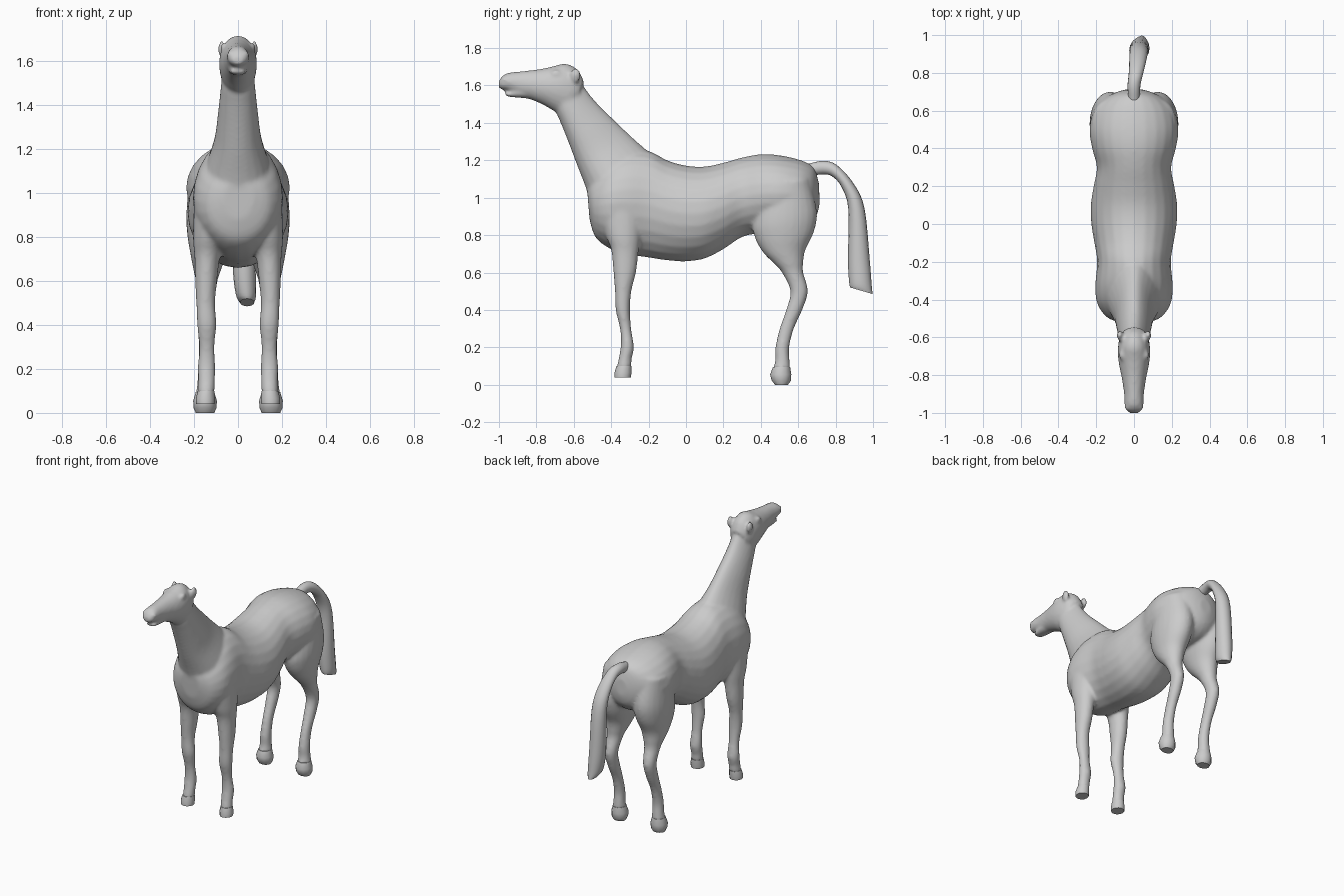
import bpy, bmesh, math
from mathutils import Vector


def spline(p, steps):
    # Catmull-Rom interpolation through rows of section values
    out = []
    for i in range(len(p) - 1):
        q = [p[max(i - 1, 0)], p[i], p[i + 1], p[min(i + 2, len(p) - 1)]]
        for s in range(steps):
            t = s / steps
            out.append([0.5 * (2 * b + (c - a) * t + (2 * a - 5 * b + 4 * c - d) * t * t
                               + (3 * b - a - 3 * c + d) * t ** 3) for a, b, c, d in zip(*q)])
    return out + [list(p[-1])]


def loft(bm, rows, side=1, pinch=0.0, n=24, steps=4):
    # row: y, z of one edge; y, z of opposite edge; centre x; half width
    rings = []
    for ya, za, yb, zb, cx, w in spline(rows, steps):
        a, b = Vector((cx * side, ya, za)), Vector((cx * side, yb, zb))
        mid, half = (a + b) / 2, (b - a) / 2
        ring = []
        for k in range(n):
            t = 2 * math.pi * k / n
            x = w * math.sin(t) * (1 - pinch * math.cos(t))
            ring.append(bm.verts.new(mid + half * math.cos(t) + Vector((x, 0, 0))))
        rings.append(ring)
    for r, s in zip(rings, rings[1:]):
        for k in range(n):
            bm.faces.new((r[k], r[(k + 1) % n], s[(k + 1) % n], s[k]))
    bm.faces.new(rings[0])
    bm.faces.new(rings[-1])


def ball(bm, loc, size, side):
    r = bmesh.ops.create_uvsphere(bm, u_segments=16, v_segments=10, radius=1)
    for v in r["verts"]:
        v.co = Vector(((loc[0] + v.co.x * size[0]) * side,
                       loc[1] + v.co.y * size[1], loc[2] + v.co.z * size[2]))


def finish(bm, name):
    bmesh.ops.recalc_face_normals(bm, faces=bm.faces)
    me = bpy.data.meshes.new(name)
    bm.to_mesh(me)
    bm.free()
    ob = bpy.data.objects.new(name, me)
    bpy.context.collection.objects.link(ob)
    bpy.ops.object.select_all(action='DESELECT')
    ob.select_set(True)
    bpy.context.view_layer.objects.active = ob
    bpy.ops.object.shade_smooth_by_angle(angle=math.radians(40))
    return ob


def centred(rows):
    return [(a, b, c, d, 0, w) for a, b, c, d, w in rows]


torso = centred([
    (-.515, .88, -.53, 1.06, .07), (-.485, .79, -.50, 1.12, .145),
    (-.42, .735, -.42, 1.20, .195), (-.33, .70, -.32, 1.25, .205),
    (-.20, .68, -.20, 1.25, .195), (-.10, .665, -.10, 1.20, .21),
    (0, .66, 0, 1.172, .226), (.10, .675, .10, 1.167, .229),
    (.20, .725, .20, 1.187, .214), (.30, .79, .30, 1.215, .197),
    (.40, .81, .40, 1.232, .222), (.50, .82, .50, 1.227, .236),
    (.60, .83, .60, 1.205, .215), (.66, .86, .66, 1.18, .165),
    (.70, .91, .69, 1.15, .10), (.715, .97, .71, 1.08, .04)])

neck = centred([
    (-.50, .92, -.12, 1.18, .17), (-.535, 1.05, -.20, 1.245, .14),
    (-.585, 1.18, -.30, 1.335, .105), (-.63, 1.30, -.40, 1.43, .09),
    (-.67, 1.40, -.48, 1.51, .08), (-.695, 1.46, -.535, 1.58, .074),
    (-.70, 1.52, -.58, 1.65, .07)])

head = centred([
    (-.60, 1.50, -.545, 1.62, .06), (-.64, 1.44, -.58, 1.685, .078),
    (-.70, 1.46, -.645, 1.717, .086), (-.76, 1.495, -.72, 1.70, .08),
    (-.83, 1.525, -.80, 1.685, .065), (-.90, 1.547, -.89, 1.675, .053),
    (-.955, 1.572, -.95, 1.668, .05), (-.985, 1.578, -.98, 1.652, .043),
    (-1.002, 1.59, -1.0, 1.625, .025)])

lower_lip = centred([
    (-.85, 1.53, -.85, 1.60, .045), (-.93, 1.538, -.93, 1.565, .038),
    (-.968, 1.543, -.968, 1.562, .027)])

front_leg = [
    (-.47, .95, -.22, .98, .12, .08), (-.43, .80, -.24, .80, .13, .075),
    (-.40, .72, -.255, .70, .14, .058), (-.388, .60, -.267, .60, .145, .05),
    (-.38, .50, -.292, .50, .147, .043), (-.376, .40, -.299, .40, .142, .044),
    (-.353, .30, -.293, .30, .142, .035), (-.348, .22, -.278, .20, .143, .04),
    (-.36, .14, -.29, .14, .143, .038), (-.372, .09, -.291, .09, .145, .038)]
front_hoof = [
    (-.372, .10, -.291, .10, .145, .038), (-.382, .065, -.291, .065, .148, .044),
    (-.382, .04, -.295, .04, .148, .042)]

hind_leg = [
    (.42, 1.08, .66, 1.10, .12, .10), (.36, .88, .70, .93, .125, .11),
    (.367, .79, .685, .82, .13, .10), (.41, .71, .638, .72, .135, .08),
    (.468, .65, .627, .65, .14, .063), (.513, .60, .627, .60, .143, .05),
    (.558, .50, .652, .50, .147, .041), (.535, .40, .622, .40, .147, .037),
    (.50, .30, .577, .30, .147, .032), (.478, .20, .552, .20, .147, .035),
    (.477, .13, .554, .13, .148, .038), (.465, .085, .558, .085, .15, .043)]
hind_hoof = [
    (.465, .095, .557, .095, .15, .042), (.45, .055, .563, .055, .15, .054),
    (.457, .025, .56, .02, .15, .052), (.475, 0, .545, 0, .15, .042)]

tail = [
    (.66, 1.115, .65, 1.18, 0, .03), (.73, 1.125, .735, 1.197, 0, .034),
    (.78, 1.115, .81, 1.172, .01, .038), (.83, 1.06, .90, 1.07, .02, .045),
    (.868, .94, .955, .94, .025, .05), (.866, .67, .982, .67, .028, .052),
    (.872, .55, .993, .53, .036, .046), (.878, .52, .998, .485, .042, .032)]

# Body: overlapping lofts fused into one skin
bm = bmesh.new()
loft(bm, torso)
loft(bm, neck, pinch=.25)
loft(bm, head)
loft(bm, lower_lip)
for side in (1, -1):
    loft(bm, front_leg, side)
    loft(bm, hind_leg, side)
    ball(bm, (.075, -.59, 1.655), (.016, .028, .04), side)     # folded ear
    ball(bm, (.066, -.695, 1.665), (.015, .026, .018), side)   # eye brow
    ball(bm, (.033, -.968, 1.63), (.018, .022, .018), side)    # nostril
body = finish(bm, "horse_body")
fuse = body.modifiers.new("fuse", 'REMESH')
fuse.mode = 'VOXEL'
fuse.voxel_size = .01
fuse.use_smooth_shade = True
soft = body.modifiers.new("soften", 'SMOOTH')
soft.factor = .5
soft.iterations = 7

# Hooves
for side, label in ((1, "left"), (-1, "right")):
    for rows, end in ((front_hoof, "front"), (hind_hoof, "hind")):
        bm = bmesh.new()
        loft(bm, rows, side, n=12, steps=1)
        finish(bm, f"{end}_hoof_{label}")

# Tail
bm = bmesh.new()
loft(bm, tail, n=16)
finish(bm, "tail")
